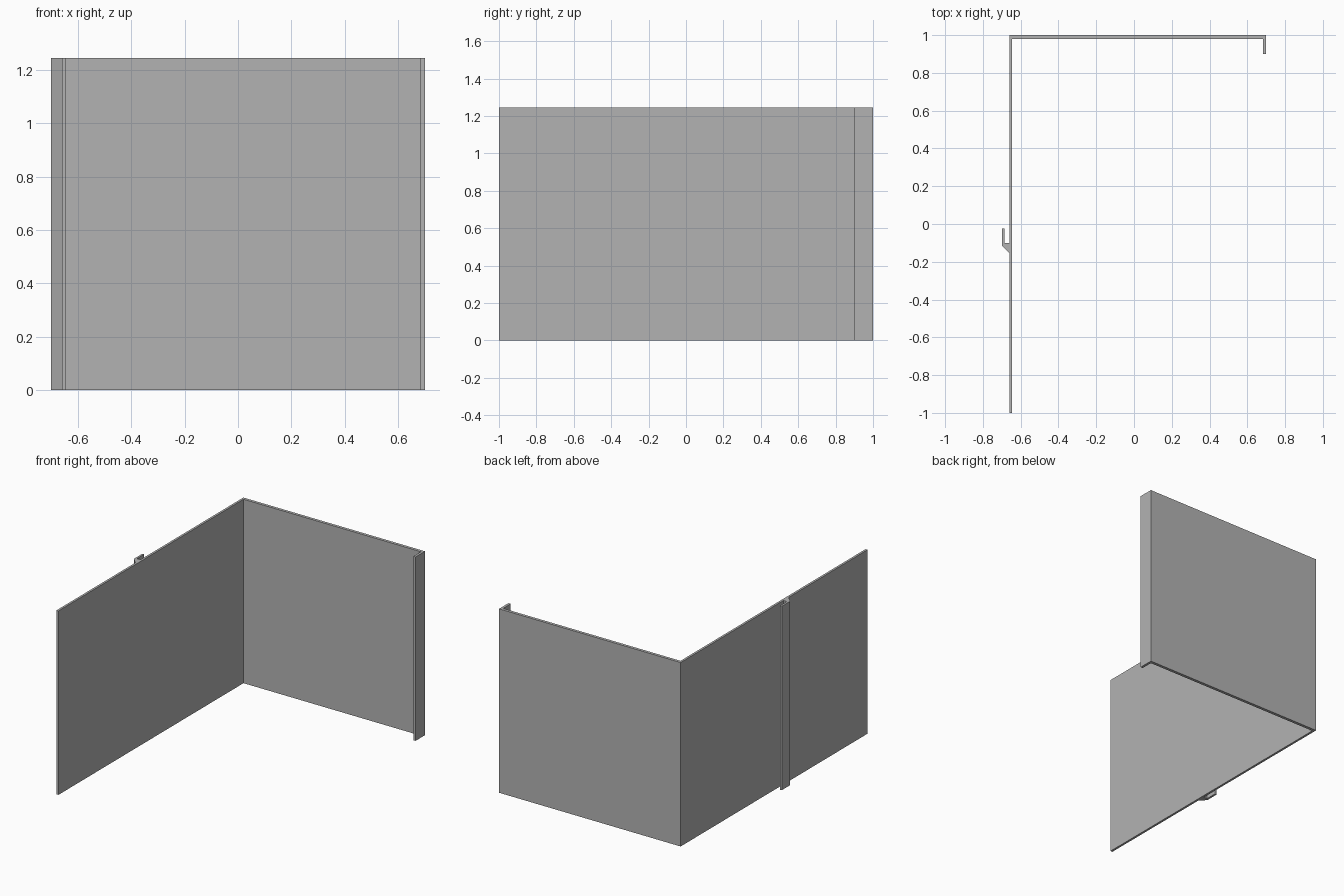
import bpy
import bmesh

cube = bpy.data.objects.get("Cube")
if cube:
    bpy.data.objects.remove(cube, do_unlink=True)

HEIGHT = 1.245

grey = bpy.data.materials.new("plain grey")
grey.use_nodes = True
colour = (0.45, 0.45, 0.45, 1)
grey.diffuse_color = colour
grey.node_tree.nodes["Principled BSDF"].inputs["Base Color"].default_value = colour


def extrude_profile(name, outline):
    """Raise a counter-clockwise plan outline to the full height."""
    bm = bmesh.new()
    base = bm.faces.new([bm.verts.new((x, y, 0)) for x, y in outline])
    raised = bmesh.ops.extrude_face_region(bm, geom=[base], use_keep_orig=True)
    top = [v for v in raised["geom"] if isinstance(v, bmesh.types.BMVert)]
    bmesh.ops.translate(bm, verts=top, vec=(0, 0, HEIGHT))
    bmesh.ops.recalc_face_normals(bm, faces=bm.faces)
    mesh = bpy.data.meshes.new(name)
    bm.to_mesh(mesh)
    bm.free()
    mesh.materials.append(grey)
    obj = bpy.data.objects.new(name, mesh)
    bpy.context.collection.objects.link(obj)
    return obj


# Long side wall, with the back wall butting against it
extrude_profile("side_wall", [(-0.66, -1), (-0.645, -1), (-0.645, 1), (-0.66, 1)])

# Back wall with its folded end flange
extrude_profile("back_wall_with_flange", [
    (-0.645, 0.98), (0.683, 0.98), (0.683, 0.9),
    (0.7, 0.9), (0.7, 1), (-0.645, 1)])

# Hooked rail on the outside of the side wall
extrude_profile("hook_rail", [
    (-0.66, -0.155), (-0.66, -0.1), (-0.686, -0.1),
    (-0.686, -0.025), (-0.7, -0.025), (-0.7, -0.115)])
